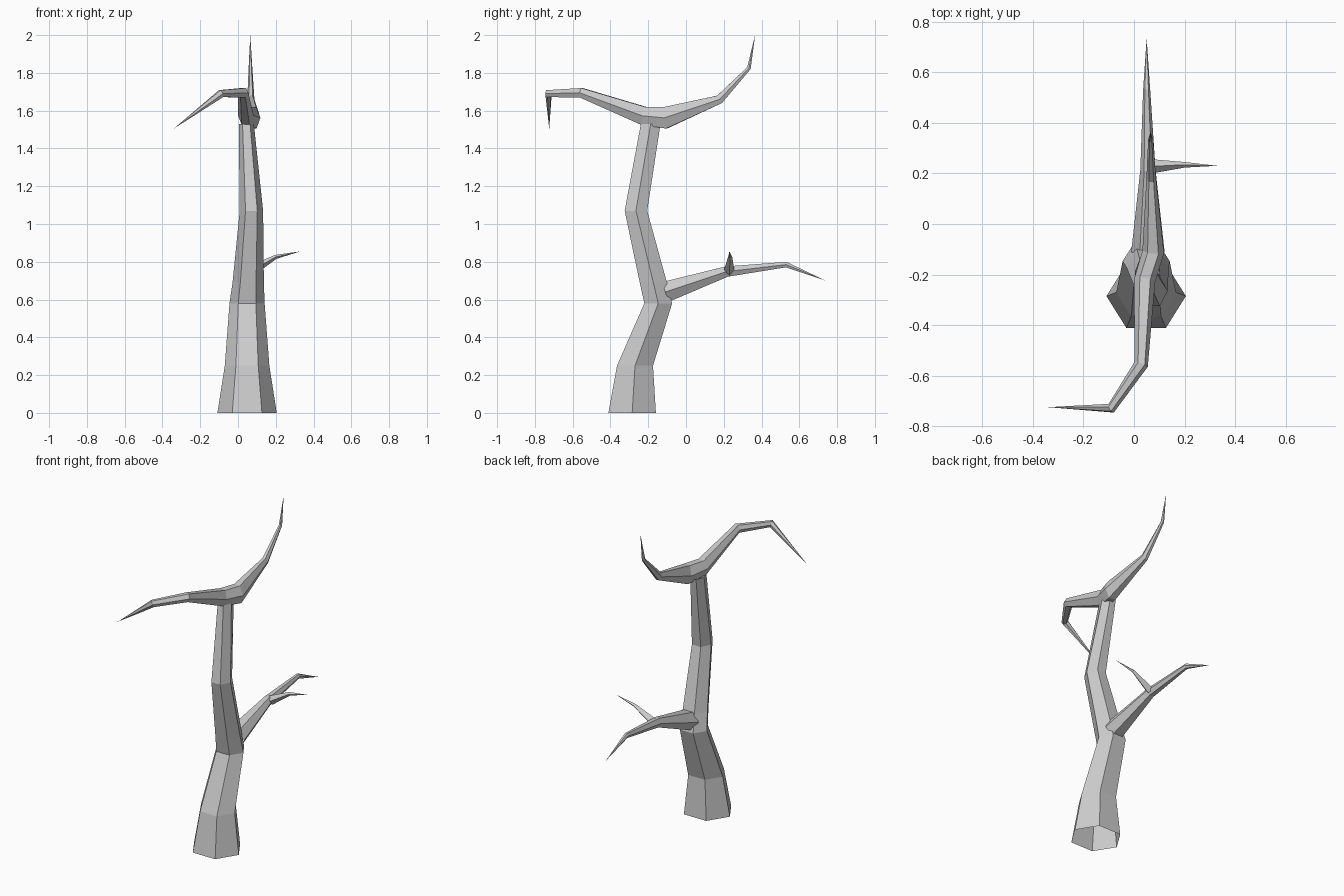
import bpy, bmesh
from math import cos, sin, tau
from mathutils import Vector

Z = Vector((0, 0, 1))


def tube(name, rings, sides=6, upright=False):
    """Loft rings (x, y, z, side radius, other radius); radius 0 makes a tip."""
    bm = bmesh.new()
    pts = [Vector(r[:3]) for r in rings]
    loops = []
    for i, (p, r) in enumerate(zip(pts, rings)):
        if upright:
            side, up = Vector((1, 0, 0)), Vector((0, 1, 0))
        else:
            t = Vector()
            if i > 0:
                t += (p - pts[i - 1]).normalized()
            if i < len(pts) - 1:
                t += (pts[i + 1] - p).normalized()
            side = t.cross(Z).normalized()
            up = side.cross(t).normalized()
        if r[3] == 0:
            loops.append([bm.verts.new(p)] * sides)
        else:
            loops.append([bm.verts.new(p + side * r[3] * cos(tau * k / sides)
                                       + up * r[4] * sin(tau * k / sides))
                          for k in range(sides)])
    for a, b in zip(loops, loops[1:]):
        for k in range(sides):
            j = (k + 1) % sides
            quad = [a[k], a[j], b[j], b[k]]
            bm.faces.new(list(dict.fromkeys(quad)))
    bmesh.ops.recalc_face_normals(bm, faces=bm.faces)
    me = bpy.data.meshes.new(name)
    bm.to_mesh(me)
    bm.free()
    ob = bpy.data.objects.new(name, me)
    bpy.context.collection.objects.link(ob)
    return ob


# Trunk, open at the base
tube("trunk", [
    (0.048, -0.285, 0.00, 0.157, 0.145),
    (0.048, -0.270, 0.25, 0.118, 0.110),
    (0.048, -0.147, 0.58, 0.093, 0.085),
    (0.054, -0.173, 0.69, 0.083, 0.083),
    (0.071, -0.265, 1.07, 0.062, 0.069),
    (0.044, -0.187, 1.53, 0.040, 0.060),
], upright=True)

# Crown fork: front limb through the junction to the back limb
tube("crown_fork", [
    (-0.340, -0.724, 1.505, 0, 0),
    (-0.090, -0.728, 1.690, 0.020, 0.023),
    (0.028, -0.555, 1.695, 0.028, 0.029),
    (0.042, -0.225, 1.573, 0.042, 0.056),
    (0.076, -0.110, 1.562, 0.043, 0.066),
    (0.068, 0.178, 1.660, 0.019, 0.027),
    (0.066, 0.333, 1.825, 0.010, 0.012),
    (0.065, 0.366, 2.000, 0, 0),
])

# Low back branch
tube("low_branch", [
    (0.055, -0.110, 0.640, 0.066, 0.064),
    (0.055, 0.215, 0.748, 0.030, 0.032),
    (0.050, 0.530, 0.785, 0.014, 0.017),
    (0.050, 0.735, 0.702, 0, 0),
])

# Twig on the low branch
tube("twig", [
    (0.070, 0.228, 0.752, 0.028, 0.028),
    (0.200, 0.234, 0.826, 0.011, 0.011),
    (0.330, 0.230, 0.855, 0, 0),
], sides=4)
